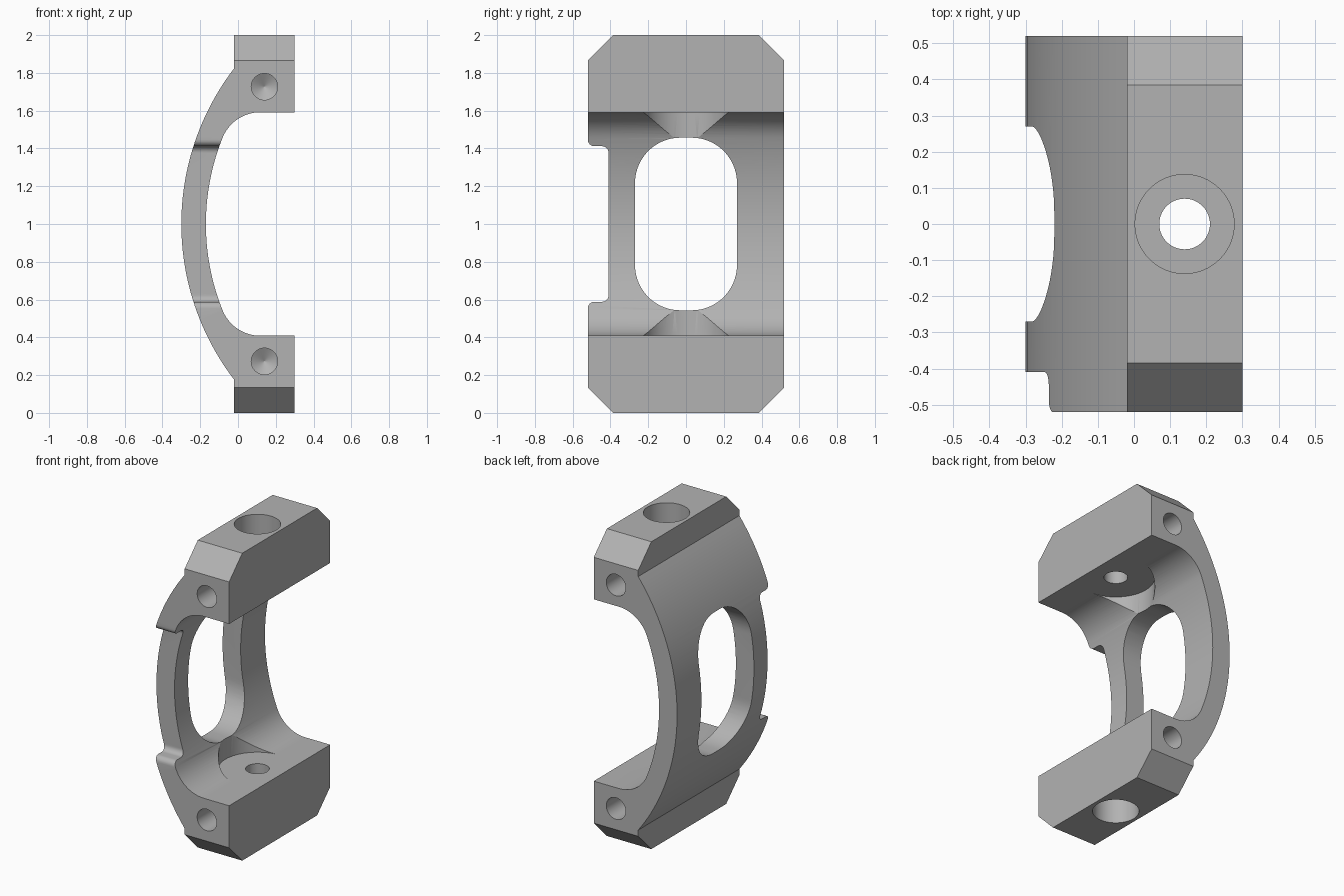
import bpy, bmesh, math
from mathutils import Vector, Matrix

cube = bpy.data.objects.get("Cube")
if cube:
    bpy.data.objects.remove(cube, do_unlink=True)

# Single grey material
grey = bpy.data.materials.new("machined_grey")
grey.use_nodes = True
grey.diffuse_color = (0.45, 0.45, 0.45, 1)
grey.node_tree.nodes["Principled BSDF"].inputs["Base Color"].default_value = (0.45, 0.45, 0.45, 1)


def arc(cx, cz, r, a0, a1, n):
    """Points on an arc, angles in degrees."""
    return [(cx + r * math.cos(math.radians(a0 + (a1 - a0) * i / n)),
             cz + r * math.sin(math.radians(a0 + (a1 - a0) * i / n))) for i in range(n + 1)]


def prism(name, points, axis, lo, hi):
    """Extrude a 2D outline along x (points are y, z) or y (points are x, z)."""
    place = (lambda p: (lo, p[0], p[1])) if axis == "x" else (lambda p: (p[0], lo, p[1]))
    bm = bmesh.new()
    face = bm.faces.new([bm.verts.new(place(p)) for p in points])
    new = bmesh.ops.extrude_face_region(bm, geom=[face])["geom"]
    shift = Vector((hi - lo, 0, 0)) if axis == "x" else Vector((0, hi - lo, 0))
    bmesh.ops.translate(bm, vec=shift, verts=[v for v in new if isinstance(v, bmesh.types.BMVert)])
    return finish(name, bm)


def lathe(name, profile, matrix, n=64):
    """Closed solid of revolution from (radius, height) pairs."""
    bm = bmesh.new()
    rings = [[bm.verts.new((r * math.cos(math.tau * i / n), r * math.sin(math.tau * i / n), h))
              for i in range(n)] for r, h in profile]
    for a, b in zip(rings, rings[1:]):
        for i in range(n):
            bm.faces.new((a[i], a[(i + 1) % n], b[(i + 1) % n], b[i]))
    bm.faces.new(rings[0])
    bm.faces.new(rings[-1])
    bm.transform(matrix)
    return finish(name, bm)


def finish(name, bm):
    bmesh.ops.recalc_face_normals(bm, faces=bm.faces)
    mesh = bpy.data.meshes.new(name)
    bm.to_mesh(mesh)
    bm.free()
    mesh.materials.append(grey)
    ob = bpy.data.objects.new(name, mesh)
    bpy.context.collection.objects.link(ob)
    return ob


# C-shaped side profile: concentric inner and outer arcs, filleted into two jaws
HALF_Y, JAW, FRONT, BACK = 0.52, 0.5915, 0.3, -0.02
R_OUT, R_IN, FIL = 1.355, 1.225, 0.215
CX = R_OUT - 0.3
fil_dx = math.sqrt((R_IN - FIL) ** 2 - (JAW - FIL) ** 2)
fil_x, fil_z = CX - fil_dx, JAW - FIL
meet = math.degrees(math.atan2(fil_z, -fil_dx))
tip = math.degrees(math.acos((BACK - CX) / R_OUT))

inner = arc(fil_x, 1 + fil_z, FIL, 90, meet, 14)
inner += arc(CX, 1, R_IN, meet, 360 - meet, 32)[1:-1]
inner += arc(fil_x, 1 - fil_z, FIL, 360 - meet, 270, 14)
outer = arc(CX, 1, R_OUT, 360 - tip, tip, 48)
outline = ([(FRONT, 1 + JAW)] + inner + [(FRONT, 1 - JAW), (FRONT, 0), (BACK, 0)]
           + outer + [(BACK, 2), (FRONT, 2)])
body = prism("clamp_body", outline, "y", -HALF_Y, HALF_Y)
cutters = []

# Rounded window through the curved wall
sw, sh, sr = 0.27, 0.457, 0.24
window = []
for sy, sz, a in ((1, 1, 0), (-1, 1, 90), (-1, -1, 180), (1, -1, 270)):
    window += arc(sy * (sw - sr), 1 + sz * (sh - sr), sr, a, a + 90, 14)
cutters.append(prism("window_cutter", window, "x", -0.6, 0.25))

# Relief along the front edge of the wall, with rounded ends
rr, nh, ny = 0.035, 0.412, -0.41
half = (arc(ny - rr, nh - rr, rr, 0, 90, 8)
        + arc(-HALF_Y + rr, nh + rr, rr, 270, 180, 8) + [(-0.6, nh + rr)])
notch = [(y, 1 + z) for y, z in half] + [(y, 1 - z) for y, z in reversed(half)]
cutters.append(prism("edge_relief_cutter", notch, "x", -0.6, 0.25))

# Round clearance inside the jaws, cutting the fillets
bolt = Matrix.Translation((0.14, 0, 1))
cutters.append(lathe("seat_clearance_cutter", [(0.23, -JAW), (0.23, JAW)], bolt, 96))

for s in (1, -1):
    # Jaw end chamfers
    for sy in (1, -1):
        tri = [(sy * 0.385, 1 + s), (sy * 0.525, 1 + s * 0.86), (sy * 0.7, 1 + s * 0.86),
               (sy * 0.7, 1 + s * 1.2), (sy * 0.385, 1 + s * 1.2)]
        cutters.append(prism("chamfer_cutter", tri, "x", -0.6, 0.6))
        # Blind drilled holes in the jaw ends
        m = (Matrix.Translation((0.14, sy * HALF_Y, 1 + s * 0.727))
             @ Matrix.Rotation(math.radians(90 * sy), 4, "X"))
        cutters.append(lathe("end_hole_cutter", [(0.07, -0.1), (0.07, 0.23), (0.002, 0.27)], m, 40))
    # Counterbored bolt holes
    profile = [(0.07, 0.4), (0.07, 0.82), (0.137, 0.82), (0.137, 1.1)]
    cutters.append(lathe("bolt_hole_cutter", [(r, s * h) for r, h in profile], bolt))

# Cut everything, keep the result, remove the cutters
for c in cutters:
    c.hide_render = True
    mod = body.modifiers.new(c.name, "BOOLEAN")
    mod.operation, mod.solver, mod.object = "DIFFERENCE", "EXACT", c
bpy.context.view_layer.update()
cut = bpy.data.meshes.new_from_object(body.evaluated_get(bpy.context.evaluated_depsgraph_get()))
body.modifiers.clear()
body.data = cut
for c in cutters:
    bpy.data.objects.remove(c, do_unlink=True)

bpy.ops.object.select_all(action="DESELECT")
body.select_set(True)
bpy.context.view_layer.objects.active = body
bpy.ops.object.shade_smooth_by_angle(angle=math.radians(25))
